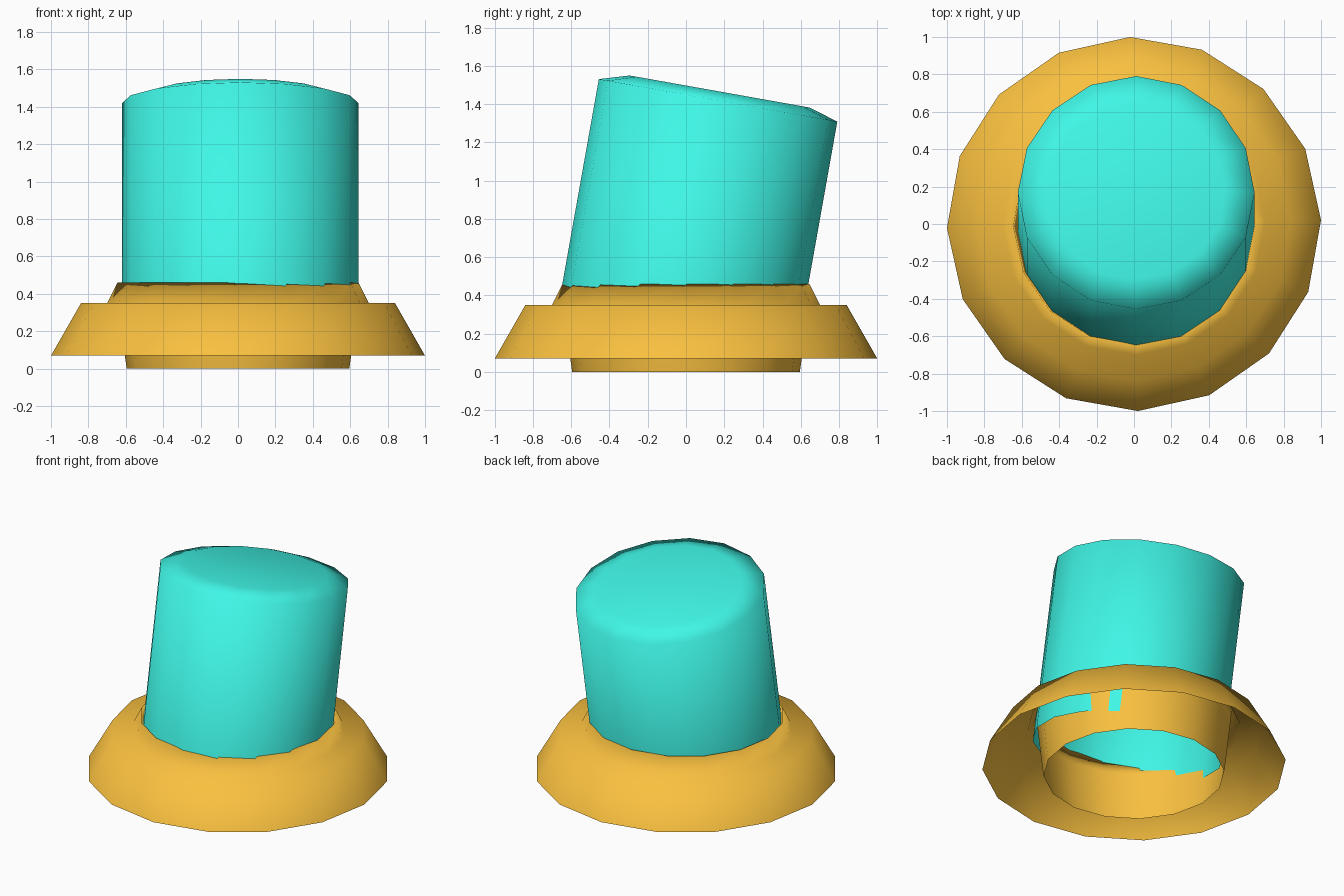
import bpy
from math import cos, sin, pi, radians
from mathutils import Matrix, Vector

if "Cube" in bpy.data.objects:
    bpy.data.objects.remove(bpy.data.objects["Cube"])

SIDES = 16


def material(name, color):
    mat = bpy.data.materials.new(name)
    mat.diffuse_color = color
    mat.use_nodes = True
    mat.node_tree.nodes["Principled BSDF"].inputs["Base Color"].default_value = mat.diffuse_color
    return mat


def lathe(name, profile, mat, turn=0.0, cap=False):
    """Spin a (radius, height) profile around z; optionally close the last ring."""
    verts, faces = [], []
    for r, z in profile:
        for i in range(SIDES):
            a = turn + 2 * pi * i / SIDES
            verts.append((r * cos(a), r * sin(a), z))
    for k in range(len(profile) - 1):
        for i in range(SIDES):
            j = (i + 1) % SIDES
            a, b = k * SIDES, (k + 1) * SIDES
            faces.append((a + i, a + j, b + j, b + i))
    if cap:
        top = (len(profile) - 1) * SIDES
        faces.append(tuple(range(top, top + SIDES)))
    mesh = bpy.data.meshes.new(name)
    mesh.from_pydata(verts, [], faces)
    mesh.materials.append(mat)
    mesh.shade_smooth()
    obj = bpy.data.objects.new(name, mesh)
    bpy.context.collection.objects.link(obj)
    return obj


orange = material("orange", (0.95, 0.53, 0.05, 1))
teal = material("teal", (0.05, 0.93, 0.80, 1))

# Base: flared hollow skirt, flat shoulder, raised collar and inner tube, open below
lathe("base",
      [(1.0, 0.07), (0.84, 0.35), (0.70, 0.35), (0.645, 0.46),
       (0.635, 0.36), (0.605, 0.07), (0.595, 0.0)],
      orange, turn=radians(1.2))

# Cap: open-bottomed cylinder with a chamfered top, leaning back by ten degrees
cap = lathe("leaning_cap",
            [(0.633, 0.20), (0.633, 1.427), (0.478, 1.474)],
            teal, cap=True)
tilt = Matrix.Rotation(radians(-10.1), 4, 'X')
cap.matrix_world = Matrix.Translation(Vector((0.012, 0, 0))) @ tilt @ Matrix.Translation(Vector((0, -0.084, 0)))
